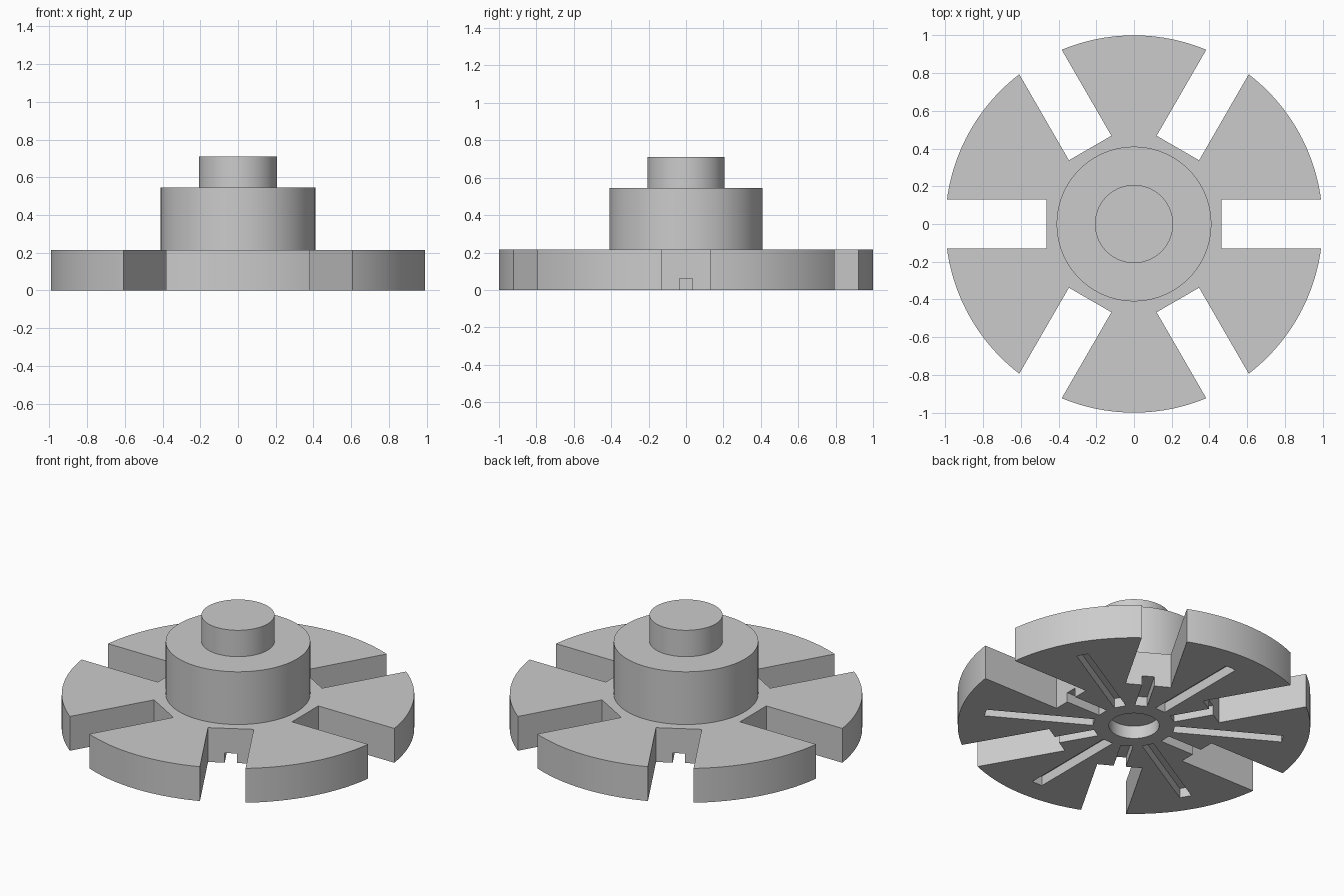
import bpy
import bmesh
from math import radians, pi
from mathutils import Matrix, Vector

cube = bpy.data.objects.get("Cube")
if cube:
    bpy.data.objects.remove(cube, do_unlink=True)

SEGMENTS = 120

grey = bpy.data.materials.new("plain_grey")
grey.use_nodes = True
colour = (0.6, 0.6, 0.6, 1)
grey.diffuse_color = colour
grey.node_tree.nodes["Principled BSDF"].inputs["Base Color"].default_value = colour


def make_object(name, bm):
    bmesh.ops.recalc_face_normals(bm, faces=bm.faces[:])
    mesh = bpy.data.meshes.new(name)
    bm.to_mesh(mesh)
    bm.free()
    mesh.materials.append(grey)
    obj = bpy.data.objects.new(name, mesh)
    bpy.context.collection.objects.link(obj)
    return obj


def radial_boxes(name, angles, inner, outer, width, bottom, top):
    """Boxes pointing outwards from the axis, one per angle."""
    bm = bmesh.new()
    size = Vector((outer - inner, width, top - bottom, 1))
    centre = Vector(((inner + outer) / 2, 0, (bottom + top) / 2))
    for angle in angles:
        turn = Matrix.Rotation(radians(angle), 4, 'Z')
        place = turn @ Matrix.Translation(centre) @ Matrix.Diagonal(size)
        bmesh.ops.create_cube(bm, size=1, matrix=place)
    return make_object(name, bm)


def cut(target, cutter):
    """Subtract the cutter for good, then remove it."""
    cutter.hide_render = True
    mod = target.modifiers.new(cutter.name, 'BOOLEAN')
    mod.operation = 'DIFFERENCE'
    mod.solver = 'EXACT'
    mod.object = cutter
    bpy.ops.object.modifier_apply(modifier=mod.name)
    bpy.data.objects.remove(cutter, do_unlink=True)


# Disk, hub and shaft stub turned as one stepped solid
profile = [(0, 0), (1, 0), (1, 0.215), (0.41, 0.215),
           (0.41, 0.545), (0.207, 0.545), (0.207, 0.71), (0, 0.71)]
bm = bmesh.new()
points = [bm.verts.new((r, 0, z)) for r, z in profile]
edges = [bm.edges.new(pair) for pair in zip(points, points[1:])]
bmesh.ops.spin(bm, geom=points + edges, axis=(0, 0, 1), cent=(0, 0, 0),
               angle=2 * pi, steps=SEGMENTS)
bmesh.ops.remove_doubles(bm, verts=bm.verts[:], dist=0.0001)
bmesh.ops.dissolve_limit(bm, angle_limit=radians(0.5),
                         verts=bm.verts[:], edges=bm.edges[:])
body = make_object("slotted_rotor", bm)
bpy.context.view_layer.objects.active = body
body.select_set(True)

# Six open slots through the rim
cut(body, radial_boxes("rim_slots", range(0, 360, 60), 0.465, 1.2, 0.26, -0.1, 0.4))

# Grooves underneath: short ones run into the slots, long ones along the blades
cut(body, radial_boxes("short_grooves", range(0, 360, 60), 0.23, 0.6, 0.07, -0.1, 0.06))
cut(body, radial_boxes("long_grooves", range(30, 360, 60), 0.23, 0.855, 0.07, -0.1, 0.06))

# Shallow round recess in the centre of the underside
bm = bmesh.new()
bmesh.ops.create_cone(bm, cap_ends=True, segments=64, radius1=0.143, radius2=0.143,
                      depth=0.2, matrix=Matrix.Translation((0, 0, -0.02)))
cut(body, make_object("centre_recess", bm))

bpy.ops.object.shade_smooth_by_angle(angle=radians(30))
